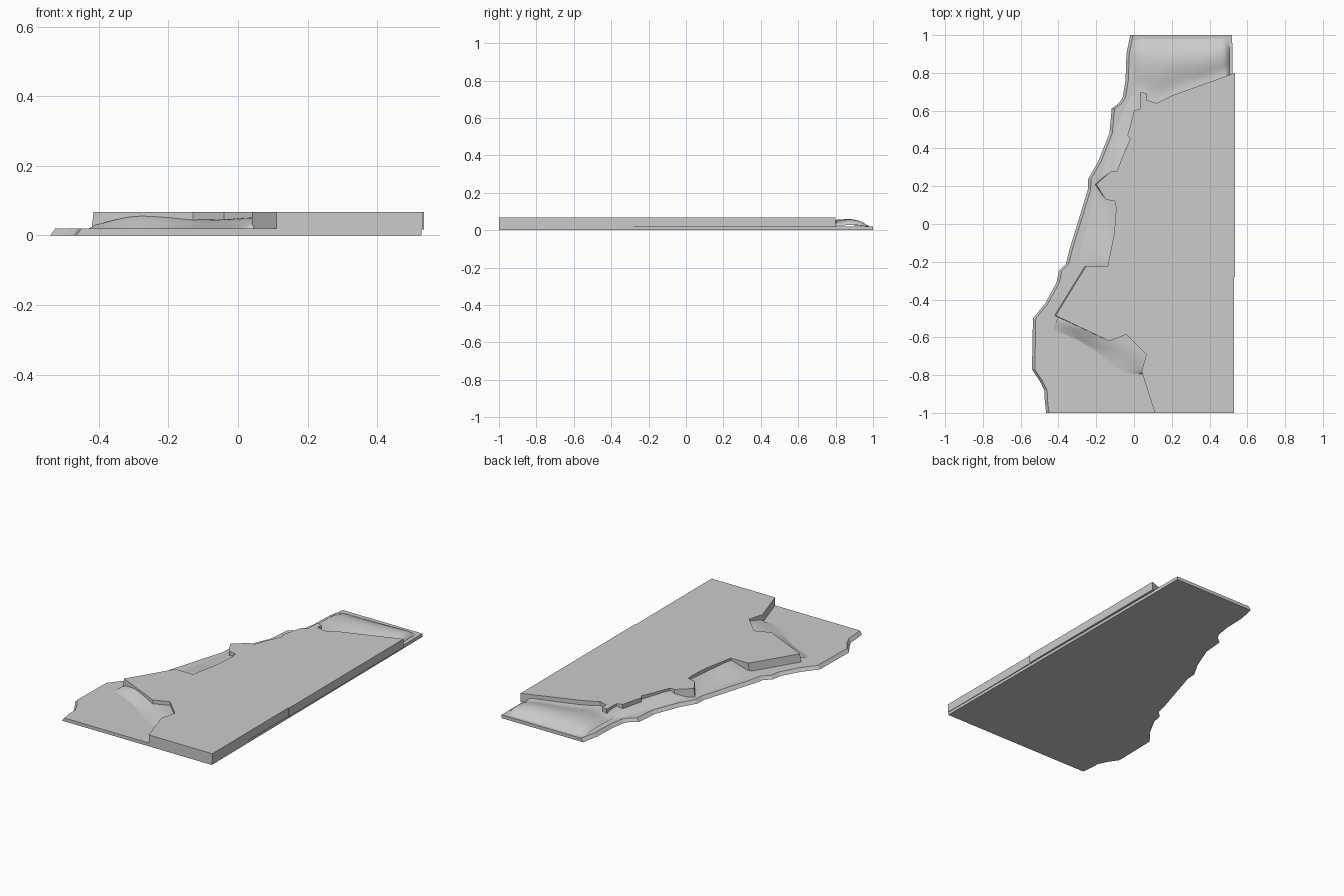
import bpy, bmesh, math

if "Cube" in bpy.data.objects:
    bpy.data.objects.remove(bpy.data.objects["Cube"])


def add_object(name, bm):
    bmesh.ops.recalc_face_normals(bm, faces=bm.faces)
    mesh = bpy.data.meshes.new(name)
    bm.to_mesh(mesh)
    bm.free()
    ob = bpy.data.objects.new(name, mesh)
    bpy.context.collection.objects.link(ob)
    return ob


def prism(name, bottom, top, z0, z1):
    bm = bmesh.new()
    lo = [bm.verts.new((x, y, z0)) for x, y in bottom]
    hi = [bm.verts.new((x, y, z1)) for x, y in top]
    bm.faces.new(lo[::-1])
    bm.faces.new(hi)
    n = len(lo)
    for i in range(n):
        j = (i + 1) % n
        bm.faces.new((lo[i], lo[j], hi[j], hi[i]))
    return add_object(name, bm)


def sample(values, t):
    # smooth Catmull-Rom interpolation of a list of tuples
    n = len(values) - 1
    i = min(int(t * n), n - 1)
    f = t * n - i
    p = [values[max(0, min(n, i + k))] for k in (-1, 0, 1, 2)]
    return [b + 0.5 * f * (c - a + f * (2*a - 5*b + 4*c - d + f * (3*(b - c) + d - a)))
            for a, b, c, d in zip(*p)]


def mound(name, inner, outer, heights, profile, nt=36, ns=12):
    # loft from the broken slab edge down to the ground line
    bm = bmesh.new()
    rows = []
    for i in range(nt + 1):
        t = i / nt
        a, b = sample(inner, t), sample(outer, t)
        h = sample([(v,) for v in heights], t)[0]
        row = []
        for j in range(ns + 1):
            s = j / ns
            p = max(0, sample([(v,) for v in profile], s)[0])
            wobble = 1 + 0.07 * math.sin(9 * t + 5 * s)
            z = 0.02 + min(0.044, max(0, h * p * wobble))
            row.append(bm.verts.new((a[0] + (b[0] - a[0]) * s,
                                     a[1] + (b[1] - a[1]) * s, z)))
        rows.append(row)
    for r, q in zip(rows, rows[1:]):
        for j in range(ns):
            bm.faces.new((r[j], r[j + 1], q[j + 1], q[j]))
    ob = add_object(name, bm)
    if ob.data.polygons[0].normal.z < 0:
        ob.data.flip_normals()
    for p in ob.data.polygons:
        p.use_smooth = True
    return ob


# thin base layer with a ragged, bevelled left edge
ragged = [(-.02, 1), (-.04, .9), (-.045, .76), (-.06, .67), (-.08, .64), (-.118, .61),
          (-.13, .48), (-.19, .33), (-.242, .24), (-.245, .18), (-.30, 0), (-.34, -.13),
          (-.36, -.21), (-.398, -.25), (-.41, -.31), (-.47, -.42), (-.535, -.50),
          (-.54, -.77), (-.50, -.83), (-.475, -.88), (-.472, -.94), (-.465, -1)]
right = [(.527, -1), (.52, 1)]
prism("base_layer", ragged + right, [(x + .015, y) for x, y in ragged] + right, 0, .02)

# thick broken paving slab on top
slab = [(.11, -1), (.53, -1), (.53, -.28), (.535, -.28), (.535, .80), (.2, .68),
        (.12, .64), (.07, .655), (.07, .69), (.035, .70), (.033, .61), (0, .60),
        (-.02, .52), (-.035, .47), (-.02, .45), (-.06, .36), (-.09, .28), (-.12, .28),
        (-.155, .25), (-.20, .21), (-.15, .13), (-.10, .12), (-.095, .08), (-.105, -.05),
        (-.14, -.225), (-.255, -.225), (-.415, -.485), (-.13, -.62), (-.04, -.585),
        (.065, -.69), (.04, -.78)]
slab_foot = [(x - .006, y) if -.45 < x < -.15 else (x, y) for x, y in slab]
prism("paving_slab", slab_foot, slab, .017, .068)

# earth mounds exposed along the broken edges
slope = [1, .9, .65, .3, 0]
mound("earth_front",
      [(-.40, -.49), (-.28, -.535), (-.13, -.60), (-.03, -.57), (.08, -.68), (.055, -.78)],
      [(-.43, -.56), (-.31, -.61), (-.21, -.67), (-.11, -.75), (-.03, -.79), (.045, -.795)],
      [.012, .036, .03, .028, .032, .03], slope)
mound("earth_left_rear",
      [(.06, .68), (.04, .58), (0, .45), (-.07, .30), (-.13, .22)],
      [(0, .70), (-.05, .61), (-.10, .49), (-.135, .38), (-.18, .23)],
      [.035, .034, .03, .034, .02], slope)
mound("earth_left_middle",
      [(-.15, .18), (-.08, .10), (-.08, -.05), (-.12, -.23), (-.20, -.26)],
      [(-.205, .19), (-.225, .10), (-.245, 0), (-.275, -.10), (-.295, -.22)],
      [.025, .032, .03, .034, .008], slope)
mound("earth_back",
      [(-.005, .67), (.04, .67), (.12, .62), (.25, .68), (.40, .73), (.48, .77), (.505, .78)],
      [(-.005, .97), (.05, .98), (.13, .98), (.25, .98), (.37, .98), (.47, .98), (.505, .96)],
      [.008, .034, .038, .036, .038, .034, .008], [.7, .55, .85, 1, .75, 0])
